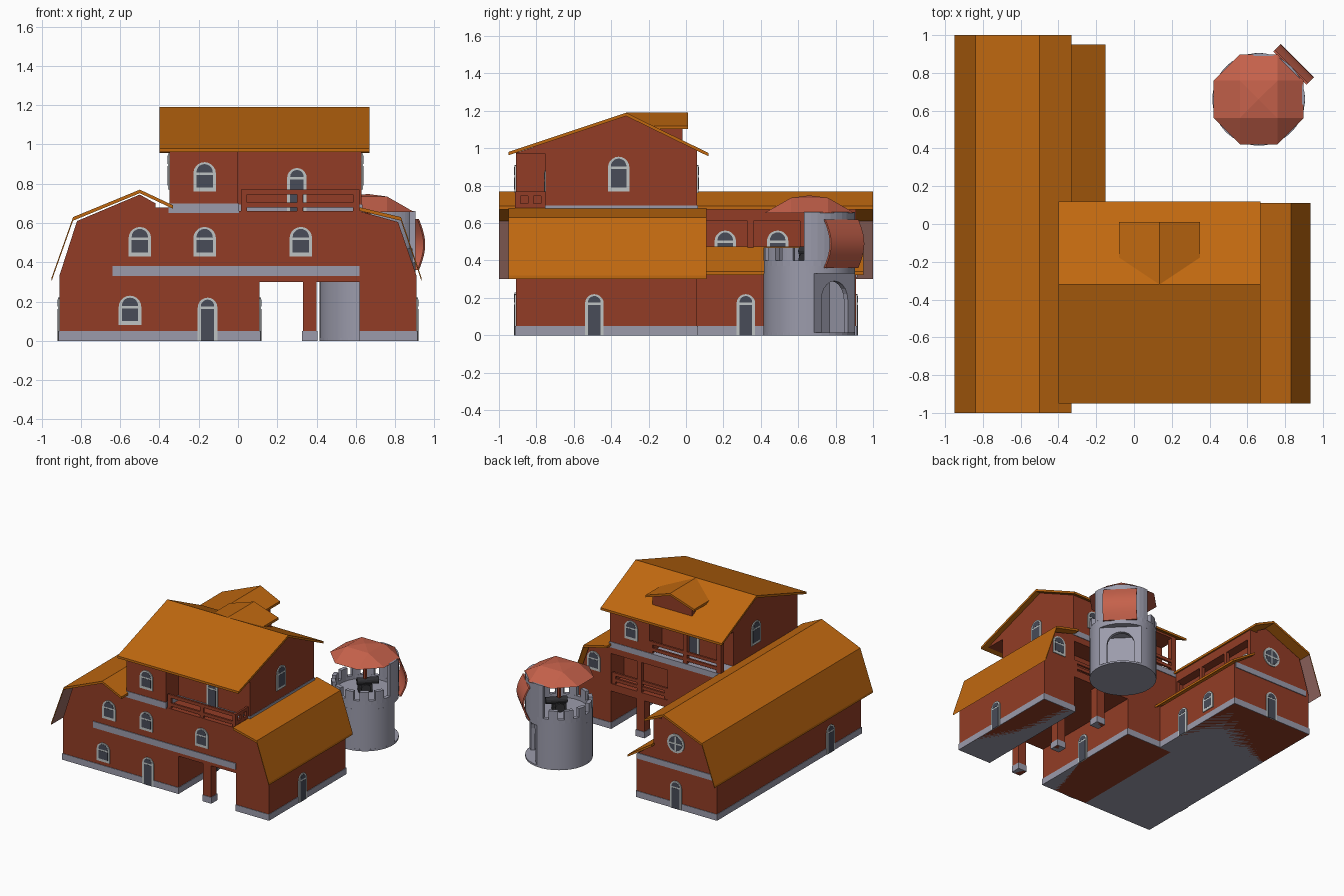
import bpy, bmesh, math
from mathutils import Matrix, Vector

if "Cube" in bpy.data.objects:
    bpy.data.objects.remove(bpy.data.objects["Cube"])


def material(name, r, g, b):
    m = bpy.data.materials.new(name)
    m.use_nodes = True
    m.diffuse_color = (r, g, b, 1)
    m.node_tree.nodes["Principled BSDF"].inputs["Base Color"].default_value = (r, g, b, 1)
    return m


RED = material("brick_red", .29, .046, .019)
ORANGE = material("orange_roof", .53, .14, .005)
STONE = material("pale_stone", .33, .33, .41)
FRAME = material("frame_grey", .52, .55, .55)
GLASS = material("dark_glass", .065, .072, .098)
TILE = material("terracotta", .56, .12, .07)
METAL = material("black_metal", .03, .03, .035)
LINING = material("roof_lining", .3, .14, .12)


def finish(name, bm, mat, matrix=None):
    bmesh.ops.recalc_face_normals(bm, faces=bm.faces)
    me = bpy.data.meshes.new(name)
    bm.to_mesh(me)
    bm.free()
    me.materials.append(mat)
    ob = bpy.data.objects.new(name, me)
    if matrix:
        ob.matrix_world = matrix
    bpy.context.collection.objects.link(ob)
    return ob


def prism(name, pts, axis, a, b, mat, matrix=None):
    """Extrude a 2D outline along an axis from a to b."""
    place = {"x": lambda p, t: (t, p[0], p[1]), "y": lambda p, t: (p[0], t, p[1]),
             "z": lambda p, t: (p[0], p[1], t)}[axis]
    bm = bmesh.new()
    lo = [bm.verts.new(place(p, a)) for p in pts]
    hi = [bm.verts.new(place(p, b)) for p in pts]
    bm.faces.new(lo)
    bm.faces.new(hi)
    for i in range(len(pts)):
        j = (i + 1) % len(pts)
        bm.faces.new((lo[i], lo[j], hi[j], hi[i]))
    return finish(name, bm, mat, matrix)


def box(name, x0, x1, y0, y1, z0, z1, mat=RED, matrix=None):
    return prism(name, [(x0, y0), (x1, y0), (x1, y1), (x0, y1)], "z", z0, z1, mat, matrix)


def roof(name, pts, axis, a, b, t=.018):
    """Folded roof sheet whose top follows the points."""
    return prism(name, pts + [(u, v - t) for u, v in reversed(pts)], axis, a, b, ORANGE)


def arch(w, z0, spring, r=None, steps=10):
    r = r or w
    return [(-w, z0), (w, z0)] + [(w * math.cos(math.pi * i / steps), spring + r * math.sin(math.pi * i / steps))
                                  for i in range(steps + 1)]


def opening(name, x, y, z, angle, door=False, w=.115, h=.15):
    """Arched window or door facing -y before turning."""
    if door:
        w, h = .1, .22
    m = Matrix.Translation((x, y, z)) @ Matrix.Rotation(math.radians(angle), 4, "Z")
    hw, rim = w / 2, .016
    spring = h - hw
    sill = 0 if door else .02
    prism(name + "_frame", arch(hw, 0, spring), "y", -.007, .002, FRAME, m)
    top = spring - .008
    g = hw - rim
    prism(name + "_pane", [(-g, sill), (g, sill), (g, top), (-g, top)], "y", -.0085, 0, GLASS, m)
    prism(name + "_arch_pane", arch(g, spring + .004, spring + .006), "y", -.0085, 0, GLASS, m)


def railing(name, axis, a, b, fixed, z0, z1):
    """Two boards and end posts."""
    rails = [(a, b, z1 - .025, z1), (a, b, z0 + .02, z0 + .045)]
    rails += [(c - .015, c + .015, z0, z1) for c in (a, (a + b) / 2, b)]
    for i, (s, e, lo, hi) in enumerate(rails):
        if axis == "x":
            box(f"{name}_{i}", s, e, fixed - .008, fixed + .008, lo, hi)
        else:
            box(f"{name}_{i}", fixed - .008, fixed + .008, s, e, lo, hi)


# Long side wing with gallery
prism("wing_body", [(-.91, 0), (-.2, 0), (-.2, .345), (-.35, .45), (-.42, .45), (-.42, .7),
                    (-.5, .745), (-.82, .61), (-.91, .33)], "y", -.91, .91, RED)
box("gallery_header", -.42, -.35, .06, .91, .61, .68)
for i, y in enumerate((.06, .345, .625, .895)):
    box(f"gallery_pillar_{i}", -.38, -.35, y - .015, y + .015, .44, .62)
box("gallery_end_wall", -.43, -.35, .88, .91, .44, .68)
box("front_gable_fill", -.43, -.35, -.91, -.5, .44, .68)
wing_roof = roof("wing_roof", [(-.95, .32), (-.84, .63), (-.5, .77), (-.33, .69)], "y", -1, 1)
wing_roof.data.materials.append(LINING)
for f in wing_roof.data.polygons:
    if f.normal.x > .8 and f.normal.z < 0:
        f.material_index = 1
roof("lean_to_roof", [(-.36, .475), (-.15, .34)], "y", .06, .95)

# Ground floor block, passage posts and upper floor
box("ground_block", -.3, .11, -.91, .06, 0, .32)
for i, y in enumerate((-.875, -.43, .02)):
    box(f"passage_post_{i}", .33, .4, y - .035, y + .035, 0, .32)
    box(f"passage_post_foot_{i}", .326, .404, y - .039, y + .039, 0, .05, STONE)
box("upper_floor", -.45, .63, -.91, -.1, .3, .66)
box("upper_floor_back", -.45, .12, -.1, .06, .3, .66)
box("loggia_floor", .12, .63, -.1, .06, .3, .36)
box("loggia_header", .12, .63, -.1, .06, .6, .66)
box("loggia_post", .35, .39, .03, .06, .36, .6)
railing("loggia_rail", "x", .14, .6, .045, .36, .45)

# Short wing
prism("short_wing_body", [(.62, 0), (.91, 0), (.91, .33), (.815, .605), (.62, .66)], "y", -.91, .06, RED)
roof("short_wing_roof", [(.62, .68), (.83, .63), (.935, .32)], "y", -.95, .11)

# Stone footings and bands
for name, x0, x1, y0, y1 in (("wing", -.91, -.2, -.91, .91), ("block", -.3, .11, -.91, .06),
                             ("short_wing", .62, .91, -.91, .06)):
    box(name + "_footing", x0 - .004, x1 + .004, y0 - .004, y1 + .004, 0, .05, STONE)
box("front_band", -.64, .62, -.916, -.9, .33, .38, STONE)
box("back_band", -.88, -.21, .9, .916, .31, .355, STONE)

# Top floor with front and back balconies
box("top_core", -.35, .63, -.75, -.1, .66, .98)
box("top_front_room", -.35, 0, -.91, -.75, .66, .98)
box("top_back_room", .28, .63, -.1, .06, .66, .98)
box("top_back_post", -.35, -.31, .02, .06, .66, .98)
box("balcony_post", -.05, -.015, .025, .06, .66, .98)
prism("attic", [(-.91, .97), (.06, .97), (.06, .99), (-.32, 1.178), (-.91, .974)], "x", -.35, .63, RED)
box("top_core_band", -.354, .634, -.754, .064, .65, .695, STONE)
box("top_front_band", -.354, .004, -.914, -.75, .65, .7, STONE)
railing("front_balcony_rail", "x", .03, .6, -.9, .66, .77)
railing("side_balcony_rail", "y", -.9, -.76, .61, .66, .77)
railing("back_balcony_rail", "x", -.33, .27, .05, .695, .79)
roof("main_roof", [(-.95, .98), (-.32, 1.19), (.12, .975)], "x", -.4, .67)

# Dormer
prism("dormer_wall", [(-.04, 1), (.31, 1), (.31, 1.115), (.135, 1.172), (-.04, 1.115)], "y", -.3, -.02, RED)
roof("dormer_roof", [(-.08, 1.12), (.135, 1.19), (.35, 1.12)], "y", -.32, .01)

# Windows and doors
for i, x in enumerate((-.5, -.17, .32)):
    opening(f"front_window_{i}", x, -.91, .43, 0)
opening("front_low_window", -.55, -.91, .08, 0)
opening("front_door", -.155, -.91, 0, 0, True)
opening("top_front_window", -.17, -.91, .76, 0)
opening("balcony_door", .3, -.75, .66, 0, True)
opening("short_wing_door", .91, -.49, 0, 90, True)
opening("passage_door", .11, -.45, 0, 90, True)
opening("wing_west_door", -.91, -.52, 0, -90, True)
opening("wing_east_door", -.2, .32, 0, 90, True)
opening("wing_east_window", -.2, .61, .08, 90)
for i, y in enumerate((.21, .49, .77)):
    opening(f"gallery_window_{i}", -.42, y, .41, 90)
opening("top_east_window", .63, -.36, .77, 90, h=.185)
opening("top_west_window", -.35, -.38, .77, -90, h=.185)
opening("top_back_window", .44, .06, .76, 180)
opening("back_balcony_door", 0, -.1, .69, 180, True)
opening("back_door", -.55, .91, 0, 180, True)
opening("short_wing_back_window", .77, .06, .43, 180)


# Round gable window
def disc(r, n=24, cx=0, cy=0):
    return [(cx + r * math.cos(2 * math.pi * i / n), cy + r * math.sin(2 * math.pi * i / n)) for i in range(n)]


prism("round_window_frame", disc(.075, cx=-.55, cy=.52), "y", .9, .917, FRAME)
prism("round_window_pane", disc(.058, cx=-.55, cy=.52), "y", .9, .9185, GLASS)
box("round_window_bar", -.61, -.49, .9, .92, .514, .526, FRAME)
box("round_window_mullion", -.556, -.544, .9, .92, .46, .58, FRAME)

# Round tower, built with +x as its doorway side and then turned
CX, CY, R, FLAT = .66, .66, .245, .19
turn = Matrix.Translation((CX, CY, 0)) @ Matrix.Rotation(math.radians(45), 4, "Z")


def arc(r, a0, a1, n):
    return [(r * math.cos(math.radians(a0 + (a1 - a0) * i / n)),
             r * math.sin(math.radians(a0 + (a1 - a0) * i / n))) for i in range(n + 1)]


def arc_wall(name, a0, a1, z0, z1, n=4, thick=.03):
    prism(name, arc(R, a0, a1, n) + arc(R - thick, a1, a0, n), "z", z0, z1, STONE, turn)


cut = math.degrees(math.acos(FLAT / R))
footprint = arc(R, cut, 360 - cut, 30) + [(FLAT, -.12), (.03, -.12), (.03, .12), (FLAT, .12)]
prism("tower_body", footprint, "z", 0, .33, STONE, turn)
prism("tower_floor", disc(R, 36), "z", 0, .015, STONE, turn)
prism("tower_deck", disc(R, 36), "z", .33, .37, STONE, turn)
hole = arch(.1, 0, .19, .1)[1:]
prism("tower_door_arch", [(-.155, 0), (-.155, .33), (.155, .33), (.155, 0)] + hole[:-1] + [(-.1, .19), (-.1, 0)],
      "x", FLAT - .03, FLAT, STONE, turn)
arc_wall("tower_parapet", 0, 359.9, .37, .4, 36)
arc_wall("tower_tall_wall", -52, 52, .4, .66, 12)
for i in range(9):
    a = 62 + i * 27
    arc_wall(f"merlon_{i}", a, a + 16, .4, .47)
prism("tower_roof_post", disc(.016, 8, CX, CY), "z", .37, .72, RED)

# Faceted tower roof
bm = bmesh.new()
outer = [bm.verts.new((CX + p[0], CY + p[1], .655)) for p in arc(.258, 22.5, 337.5, 7)]
inner = [bm.verts.new((CX + p[0], CY + p[1], .735)) for p in arc(.14, 45, 315, 3)]
apex = bm.verts.new((CX, CY, .748))
bm.faces.new(outer)
for k in range(4):
    o, p, q = outer[2 * k], outer[2 * k + 1], outer[2 * k - 1]
    bm.faces.new((o, p, inner[k]))
    bm.faces.new((q, o, inner[k], inner[k - 1]))
    bm.faces.new((inner[k - 1], inner[k], apex))
finish("tower_roof", bm, TILE)

# Curved terracotta panel on the tall wall
curve = [(.245 + .045 * math.sin(math.pi * i / 10), .36 + .026 * i) for i in range(11)]
panel = prism("tower_panel", curve + [(d - .012, z) for d, z in reversed(curve)], "y", -.125, .125, TILE, turn)

# Small cannon on the deck
box("cannon_carriage", -.05, .05, -.03, .03, .37, .43, METAL, turn)
prism("cannon_barrel", disc(.026, 12, 0, .45), "x", -.06, .1, METAL, turn)
for s in (-1, 1):
    prism("cannon_wheel", disc(.035, 12, 0, .405), "y", s * .04 - .008, s * .04 + .008, METAL, turn)

for ob in (panel, bpy.data.objects["tower_body"], bpy.data.objects["tower_deck"]):
    for o in bpy.context.selected_objects:
        o.select_set(False)
    bpy.context.view_layer.objects.active = ob
    ob.select_set(True)
    bpy.ops.object.shade_smooth_by_angle(angle=math.radians(30))
